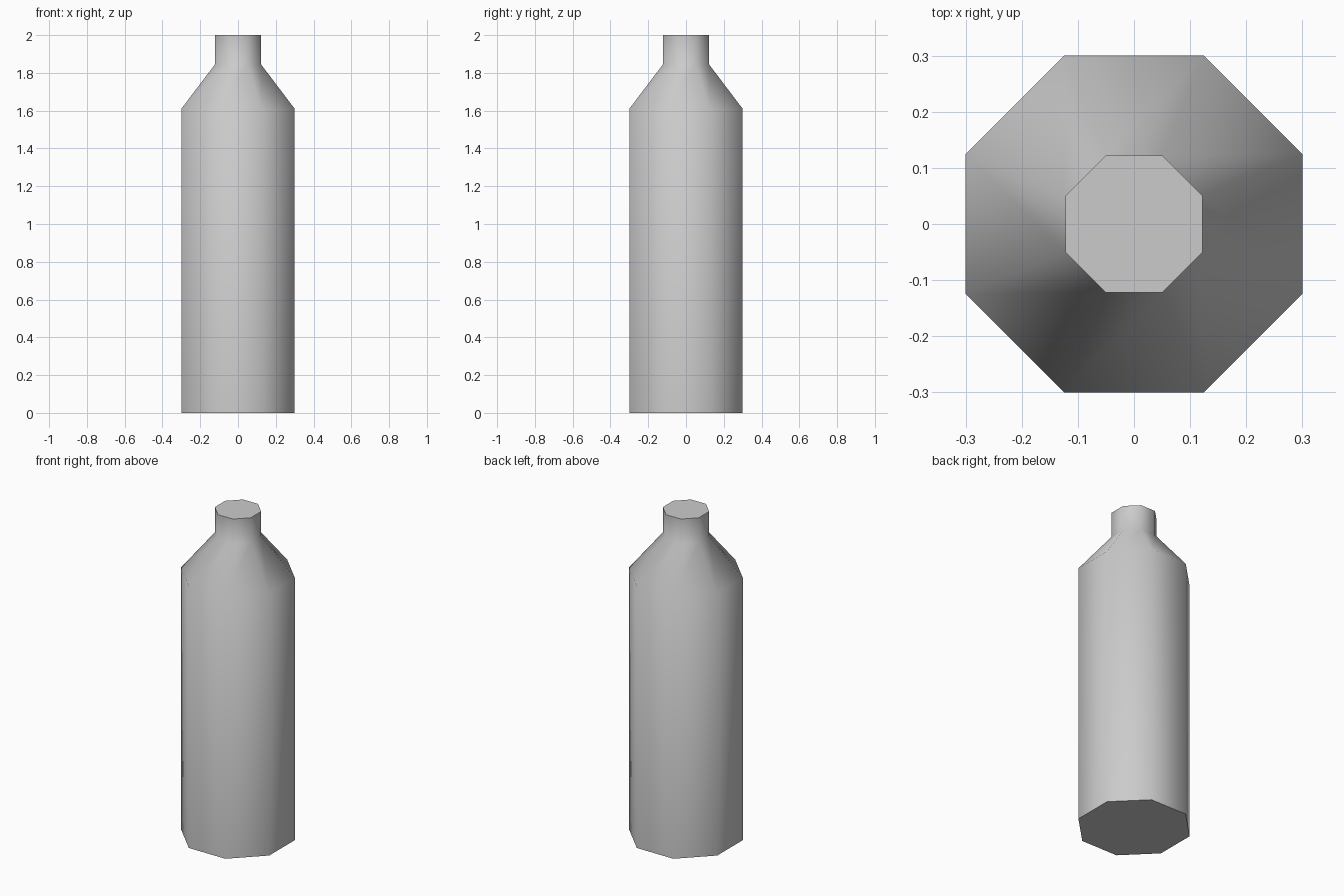
import bpy
import bmesh
import math

if "Cube" in bpy.data.objects:
    bpy.data.objects.remove(bpy.data.objects["Cube"])

SIDES = 8
# (half width across flats, height) from base to mouth
PROFILE = [(0.30, 0.0), (0.30, 1.61), (0.122, 1.845), (0.122, 2.0)]

grey = bpy.data.materials.new("light_grey")
grey.diffuse_color = (0.6, 0.6, 0.6, 1)
grey.use_nodes = True
grey.node_tree.nodes["Principled BSDF"].inputs["Base Color"].default_value = grey.diffuse_color

bm = bmesh.new()


def ring(half_width, z):
    """Octagon with flat sides facing the axes."""
    r = half_width / math.cos(math.pi / SIDES)
    angles = [(i + 0.5) * 2 * math.pi / SIDES for i in range(SIDES)]
    return [bm.verts.new((r * math.cos(a), r * math.sin(a), z)) for a in angles]


rings = [ring(w, z) for w, z in PROFILE]

# Body, shoulder and neck walls, shaded smooth
for low, high in zip(rings, rings[1:]):
    for i in range(SIDES):
        j = (i + 1) % SIDES
        bm.faces.new((low[i], low[j], high[j], high[i])).smooth = True

# Flat base and top with crisp rims
for cap in (bm.faces.new(rings[0][::-1]), bm.faces.new(rings[-1])):
    cap.smooth = False
    for edge in cap.edges:
        edge.smooth = False

mesh = bpy.data.meshes.new("bottle")
bm.to_mesh(mesh)
bm.free()
mesh.materials.append(grey)
bpy.context.collection.objects.link(bpy.data.objects.new("bottle", mesh))
